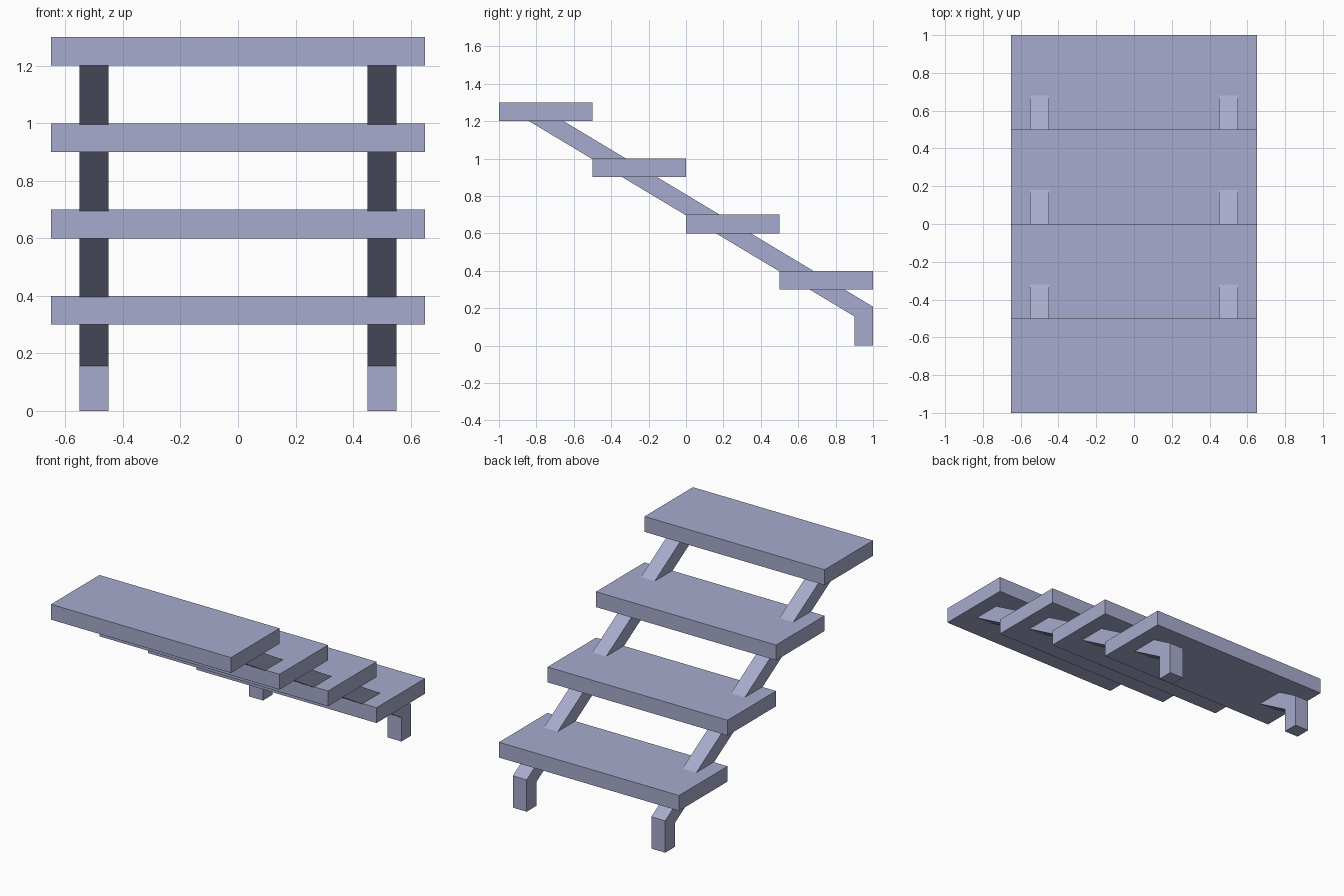
import bpy, bmesh

if "Cube" in bpy.data.objects:
    bpy.data.objects.remove(bpy.data.objects["Cube"])

paint = bpy.data.materials.new("lavender grey")
paint.diffuse_color = (0.39, 0.41, 0.61, 1)
paint.use_nodes = True
paint.node_tree.nodes["Principled BSDF"].inputs["Base Color"].default_value = paint.diffuse_color


def extrude_profile(name, profile, x0, x1):
    """Prism from a (y, z) outline, extruded along x."""
    bm = bmesh.new()
    face = bm.faces.new([bm.verts.new((x0, y, z)) for y, z in profile])
    ext = bmesh.ops.extrude_face_region(bm, geom=[face])
    moved = [v for v in ext["geom"] if isinstance(v, bmesh.types.BMVert)]
    bmesh.ops.translate(bm, verts=moved, vec=(x1 - x0, 0, 0))
    bmesh.ops.recalc_face_normals(bm, faces=bm.faces)
    mesh = bpy.data.meshes.new(name)
    bm.to_mesh(mesh)
    bm.free()
    mesh.materials.append(paint)
    obj = bpy.data.objects.new(name, mesh)
    bpy.context.collection.objects.link(obj)
    return obj


# Four treads, each one step higher towards the front
for i in range(4):
    y, z = 0.5 - 0.5 * i, 0.3 + 0.3 * i
    extrude_profile(f"tread_{i + 1}",
                    [(y, z), (y + 0.5, z), (y + 0.5, z + 0.1), (y, z + 0.1)],
                    -0.65, 0.65)

# Two sloping stringers, each with a short vertical foot at the back;
# the upper end is let into the top tread
stringer = [(0.9, 0), (1, 0), (1, 0.208), (-0.704, 1.23),
            (-0.89, 1.23), (0.9, 0.156)]
for side, x in (("left", -0.5), ("right", 0.5)):
    extrude_profile(f"{side}_stringer", stringer, x - 0.05, x + 0.05)
